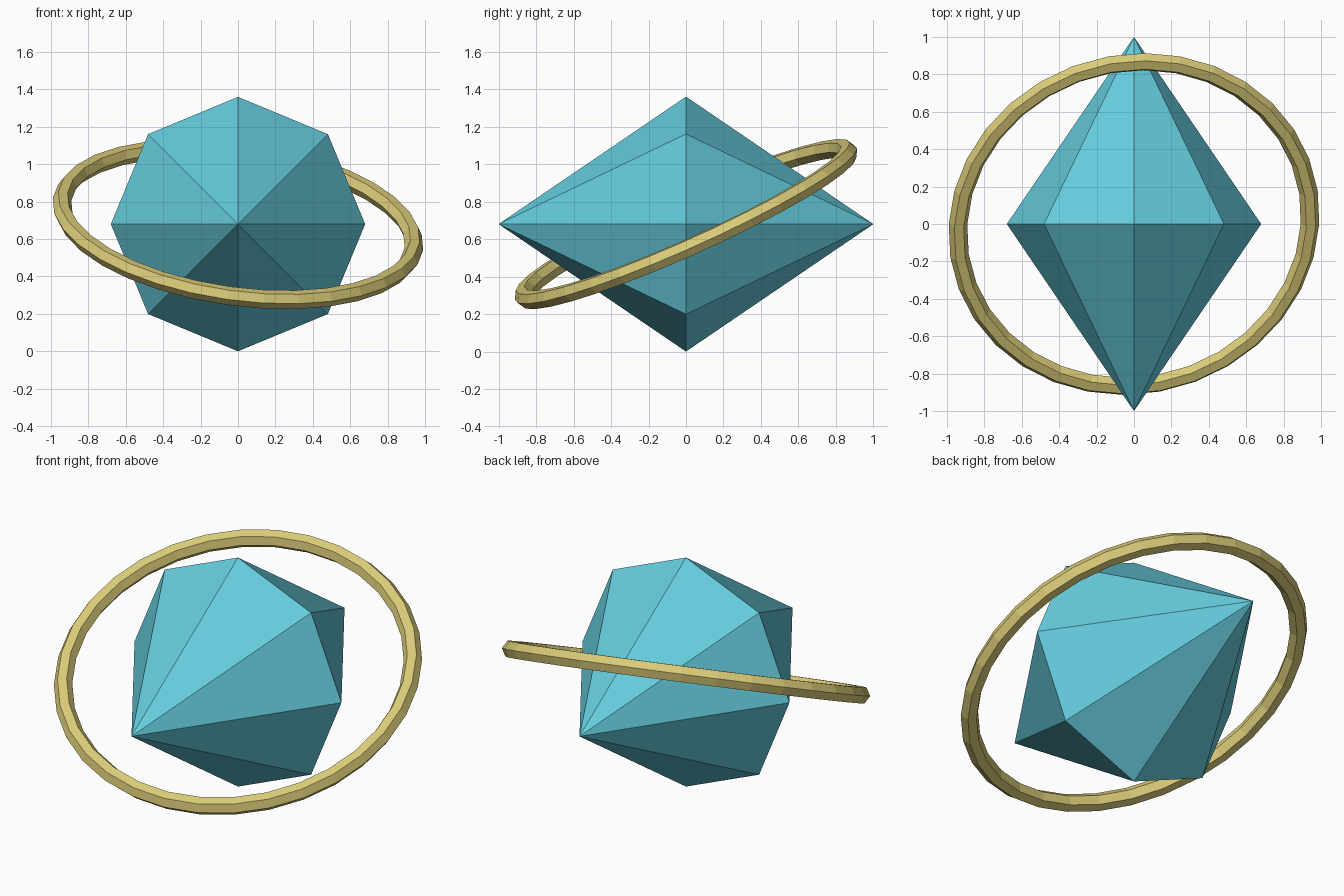
import bpy, math

if "Cube" in bpy.data.objects:
    bpy.data.objects.remove(bpy.data.objects["Cube"])


def material(name, rgb):
    m = bpy.data.materials.new(name)
    m.diffuse_color = (*rgb, 1)
    m.use_nodes = True
    m.node_tree.nodes["Principled BSDF"].inputs["Base Color"].default_value = m.diffuse_color
    return m


cyan = material("crystal cyan", (0.13, 0.60, 0.72))
gold = material("pale gold", (0.70, 0.60, 0.19))
MID = 0.68   # height of the centre and radius of the crystal


def cyl_mesh(name, verts, faces, mat):
    me = bpy.data.meshes.new(name)
    me.from_pydata(verts, [], faces)
    me.materials.append(mat)
    ob = bpy.data.objects.new(name, me)
    bpy.context.collection.objects.link(ob)
    return ob


# Crystal: eight-sided double pyramid lying along y
N = 8
rim = [(MID * math.cos(i * math.tau / N), 0, MID * math.sin(i * math.tau / N)) for i in range(N)]
faces = []
for i in range(N):
    j = (i + 1) % N
    faces += [(i, j, N), (j, i, N + 1)]
crystal = cyl_mesh("crystal", rim + [(0, -1, 0), (0, 1, 0)], faces, cyan)
crystal.location.z = MID

# Ring: tilted low-poly hoop around the crystal
bpy.ops.mesh.primitive_torus_add(
    major_segments=32, minor_segments=6, major_radius=0.95, minor_radius=0.05,
    location=(0, 0, MID), rotation=(math.radians(24), math.radians(8), 0))
ring = bpy.context.object
ring.name = "ring"
ring.data.materials.append(gold)
